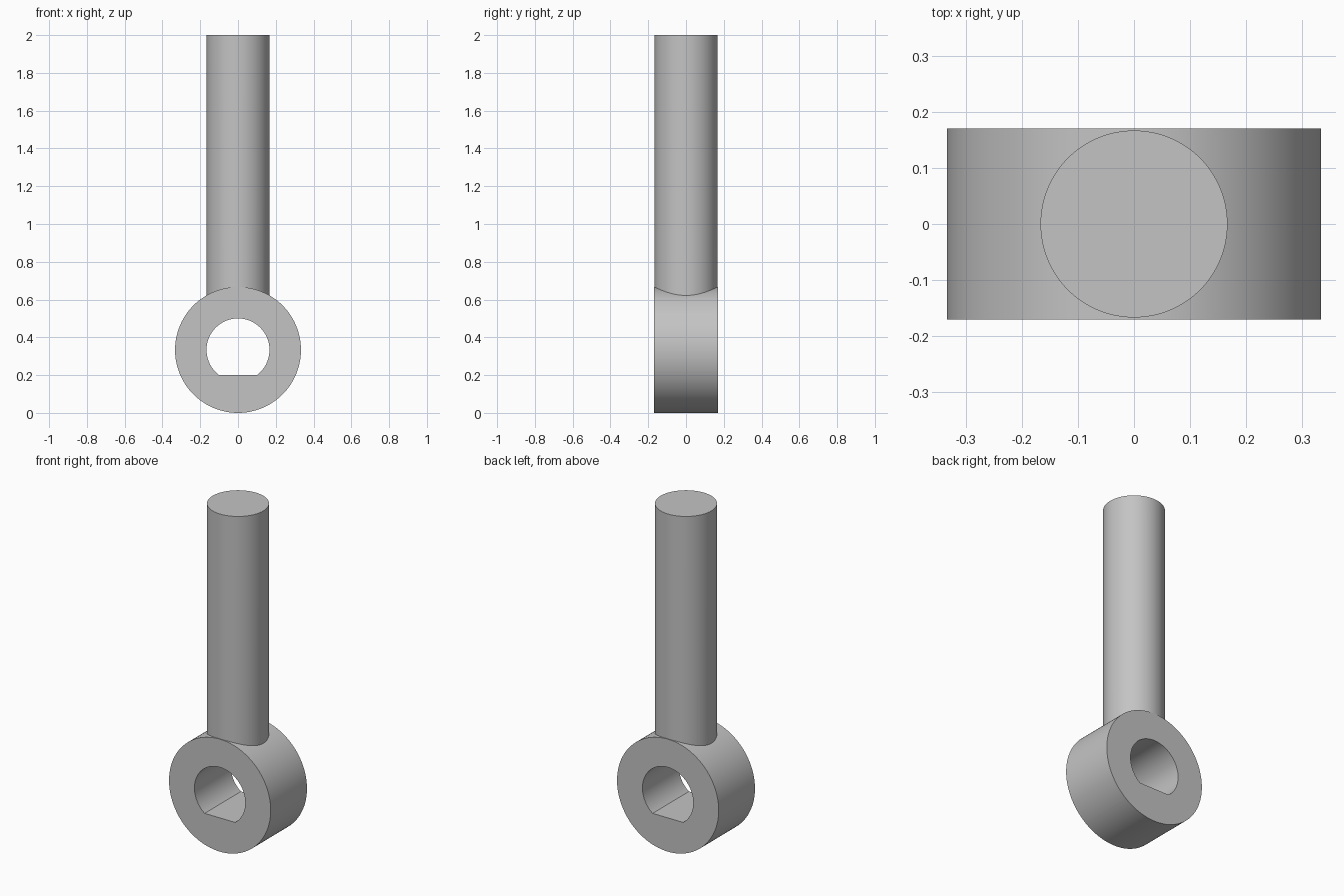
import bpy, bmesh
from math import sin, cos, asin, pi, sqrt

cube = bpy.data.objects.get("Cube")
if cube:
    bpy.data.objects.remove(cube)

RING_R, HOLE_R, HALF_W = 1 / 3, 1 / 6, 0.17
CENTRE_Z, FLAT_DROP, TOP_Z = 1 / 3, 2 / 15, 2.0
STEPS = 128

steel = bpy.data.materials.new("grey steel")
steel.use_nodes = True
colour = (0.55, 0.55, 0.55, 1)
steel.diffuse_color = colour
steel.node_tree.nodes["Principled BSDF"].inputs["Base Color"].default_value = colour


def finish(bm, name):
    bmesh.ops.recalc_face_normals(bm, faces=bm.faces)
    mesh = bpy.data.meshes.new(name)
    bm.to_mesh(mesh)
    bm.free()
    mesh.materials.append(steel)
    obj = bpy.data.objects.new(name, mesh)
    bpy.context.collection.objects.link(obj)
    bpy.ops.object.select_all(action='DESELECT')
    obj.select_set(True)
    bpy.context.view_layer.objects.active = obj
    bpy.ops.object.shade_smooth_by_angle(angle=pi / 6)


def bridge(bm, a, b):
    n = len(a)
    for i in range(n):
        j = (i + 1) % n
        bm.faces.new((a[i], a[j], b[j], b[i]))


def hole_radius(t):
    # Bore is round, cut off by a flat along the bottom
    return min(HOLE_R, FLAT_DROP / -sin(t)) if sin(t) < 0 else HOLE_R


# Ring with D-shaped bore, with exact corners where the flat starts
corner = asin(FLAT_DROP / HOLE_R)
angles = sorted([2 * pi * i / STEPS for i in range(STEPS)]
                + [pi + corner, 2 * pi - corner])
bm = bmesh.new()


def loop(radius, y):
    return [bm.verts.new((radius(t) * cos(t), y, CENTRE_Z + radius(t) * sin(t)))
            for t in angles]


loops = [loop(radius, y) for radius, y in (
    (lambda t: RING_R, -HALF_W), (lambda t: RING_R, HALF_W),
    (hole_radius, HALF_W), (hole_radius, -HALF_W))]
for k in range(4):
    bridge(bm, loops[k], loops[(k + 1) % 4])
finish(bm, "eye_ring")

# Shaft, its lower end following the curve of the ring
bm = bmesh.new()
top, bottom = [], []
for i in range(STEPS):
    t = 2 * pi * i / STEPS
    x, y = HOLE_R * cos(t), HOLE_R * sin(t)
    seat_z = CENTRE_Z + sqrt(RING_R ** 2 - x * x) - 0.002
    top.append(bm.verts.new((x, y, TOP_Z)))
    bottom.append(bm.verts.new((x, y, seat_z)))
bridge(bm, bottom, top)
bm.faces.new(top)
finish(bm, "shaft")
